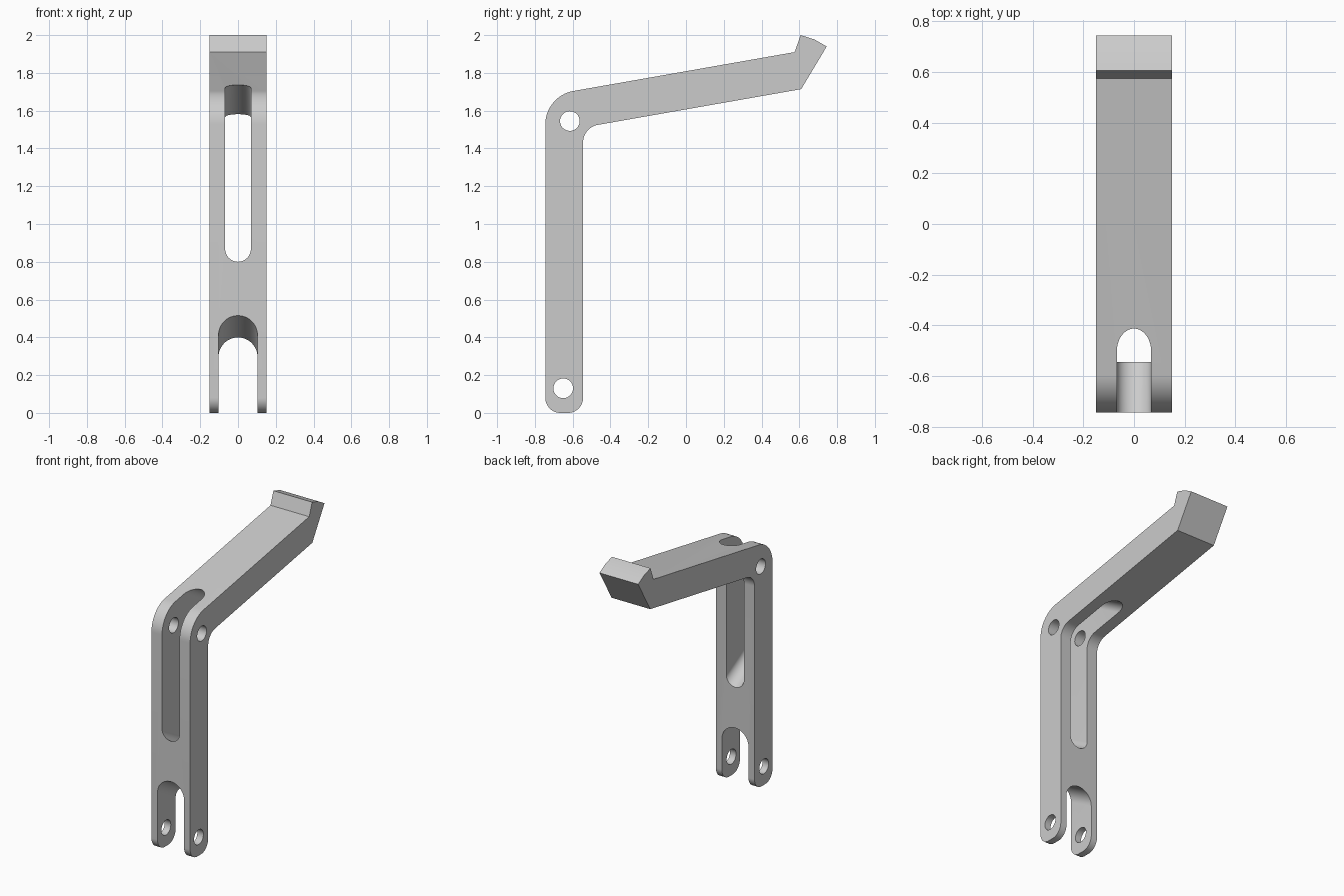
import bpy, bmesh, math
from mathutils import Vector

old = bpy.data.objects.get("Cube")
if old:
    bpy.data.objects.remove(old, do_unlink=True)

grey = bpy.data.materials.new("plain grey")
grey.use_nodes = True
colour = (0.6, 0.6, 0.6, 1)
grey.diffuse_color = colour
grey.node_tree.nodes["Principled BSDF"].inputs["Base Color"].default_value = colour


def prism(name, points, sweep):
    """Close a loop of 3D points into a face and sweep it along a vector."""
    bm = bmesh.new()
    face = bm.faces.new([bm.verts.new(p) for p in points])
    new = bmesh.ops.extrude_face_region(bm, geom=[face])["geom"]
    verts = [g for g in new if isinstance(g, bmesh.types.BMVert)]
    bmesh.ops.translate(bm, verts=verts, vec=sweep)
    bmesh.ops.recalc_face_normals(bm, faces=bm.faces)
    mesh = bpy.data.meshes.new(name)
    bm.to_mesh(mesh)
    bm.free()
    mesh.materials.append(grey)
    obj = bpy.data.objects.new(name, mesh)
    bpy.context.collection.objects.link(obj)
    return obj


def arc(cx, cy, r, start, end, steps):
    return [(cx + r * math.cos(start + (end - start) * i / steps),
             cy + r * math.sin(start + (end - start) * i / steps))
            for i in range(steps + 1)]


def fillet(before, corner, after, radius):
    """Round one profile corner with a circular arc."""
    c = Vector(corner)
    a, b = (Vector(before) - c).normalized(), (Vector(after) - c).normalized()
    half = math.acos(a.dot(b)) / 2
    centre = c + (a + b).normalized() * radius / math.sin(half)
    start = c + a * radius / math.tan(half) - centre
    end = c + b * radius / math.tan(half) - centre
    first = math.atan2(start.y, start.x)
    turn = math.atan2(start.x * end.y - start.y * end.x, start.dot(end))
    return arc(centre.x, centre.y, radius, first, first + turn, 16)


# Side profile (y, z, corner radius): leg, bend, arm and hooked tip
corners = [
    (-0.745, 0, 0.08), (-0.545, 0, 0.08), (-0.545, 1.511, 0.095),
    (0.61, 1.714, 0), (0.745, 1.94, 0), (0.68, 1.977, 0), (0.607, 2.0, 0),
    (0.575, 1.91, 0), (-0.745, 1.678, 0.18),
]
profile = []
for i, (y, z, r) in enumerate(corners):
    before, after = corners[i - 1][:2], corners[(i + 1) % len(corners)][:2]
    profile += fillet(before, (y, z), after, r) if r else [(y, z)]
lever = prism("bent_lever_arm", [(-0.15, y, z) for y, z in profile], (0.3, 0, 0))

# Cutters: two pin holes across, and two slots sloping down to the back
cutters = []
for name, y, z in (("upper_pin_hole", -0.615, 1.545), ("lower_pin_hole", -0.65, 0.13)):
    ring = arc(y, z, 0.052, 0, math.tau, 40)[:-1]
    cutters.append(prism(name, [(-0.3, a, b) for a, b in ring], (0.6, 0, 0)))

slope = math.tan(math.radians(30))
front, lead, depth = -0.745, 0.4, 1.2
for name, r, low, high in (("long_slot", 0.068, 0.80, 1.928), ("fork_slot", 0.103, -1.0, 0.515)):
    outline = arc(0, high - r, r, 0, math.pi, 24) + arc(0, low + r, r, math.pi, math.tau, 24)
    points = [(x, front - lead, z + lead * slope) for x, z in outline]
    cutters.append(prism(name, points, (0, depth, -depth * slope)))

bpy.ops.object.select_all(action='DESELECT')
lever.select_set(True)
bpy.context.view_layer.objects.active = lever
for cutter in cutters:
    cutter.hide_render = True
    mod = lever.modifiers.new(cutter.name, 'BOOLEAN')
    mod.operation = 'DIFFERENCE'
    mod.solver = 'EXACT'
    mod.object = cutter
    bpy.ops.object.modifier_apply(modifier=mod.name)
    bpy.data.objects.remove(cutter, do_unlink=True)

# Smooth arcs, crisp edges
bpy.ops.object.shade_smooth_by_angle(angle=math.radians(25))
